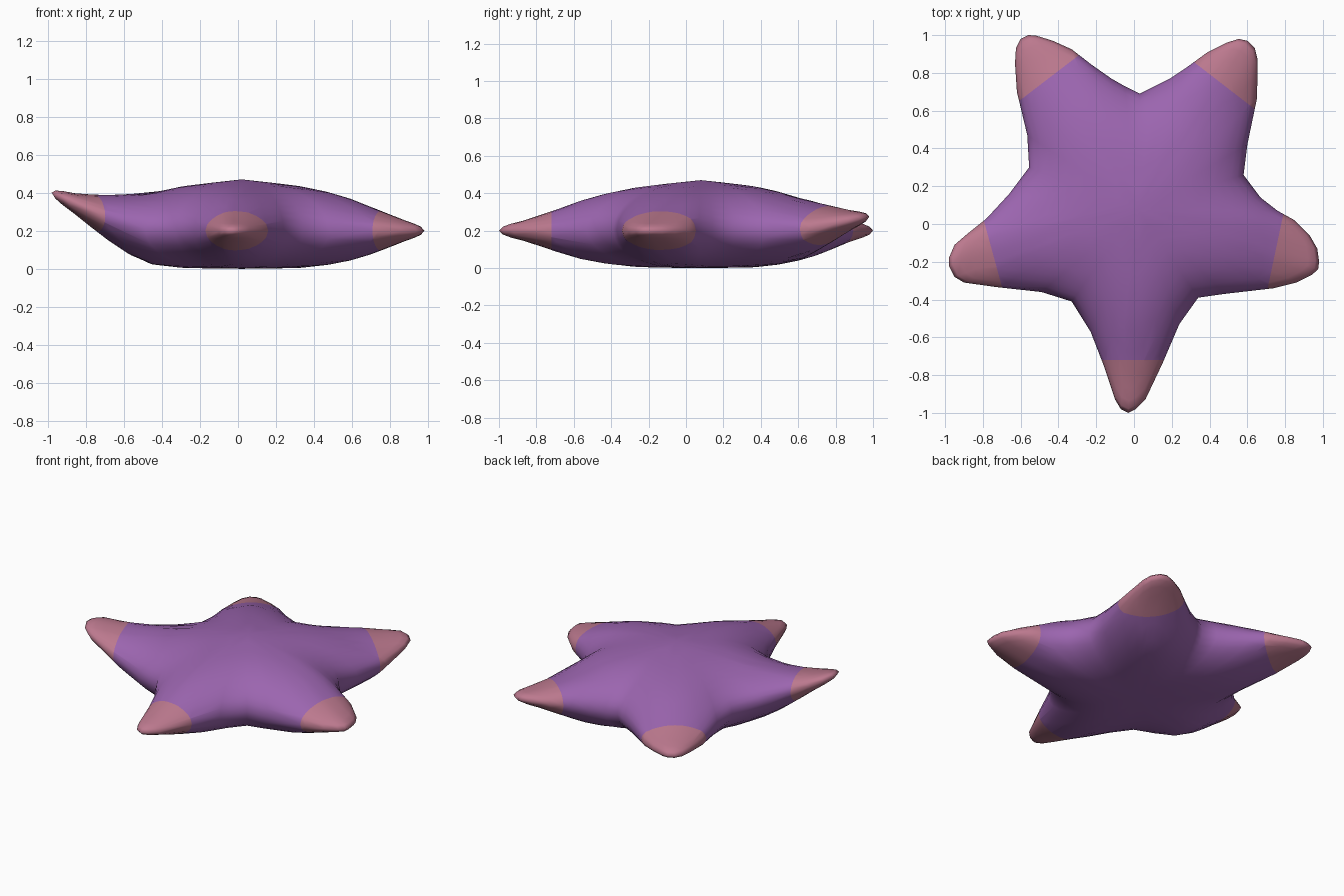
import bpy, bmesh, math
from mathutils import Vector

if "Cube" in bpy.data.objects:
    bpy.data.objects.remove(bpy.data.objects["Cube"])


def material(name, rgb):
    m = bpy.data.materials.new(name)
    m.diffuse_color = (*rgb, 1)
    m.use_nodes = True
    m.node_tree.nodes["Principled BSDF"].inputs["Base Color"].default_value = m.diffuse_color
    return m


# Star outline seen from above, counter-clockwise from the right arm tip
OUTLINE = [
    (.98, -.2), (.97, -.13), (.93, -.06), (.85, .02), (.76, .07), (.67, .14), (.58, .26),
    (.6, .42), (.65, .66), (.655, .8), (.655, .87), (.64, .93), (.6, .97), (.555, .98),
    (.49, .96), (.39, .91), (.28, .83), (.19, .77), (.1, .725), (.03, .69),
    (-.05, .73), (-.12, .77), (-.22, .84), (-.33, .925), (-.43, .97), (-.52, .998),
    (-.56, 1), (-.6, .98), (-.625, .93), (-.63, .85), (-.62, .7), (-.565, .47),
    (-.555, .3), (-.66, .16), (-.78, .03), (-.88, -.05), (-.95, -.11), (-.98, -.18),
    (-.98, -.22), (-.95, -.28), (-.9, -.31), (-.72, -.335), (-.49, -.36), (-.33, -.41),
    (-.23, -.57), (-.16, -.75), (-.1, -.93), (-.07, -.98), (-.03, -1), (.01, -.98),
    (.06, -.93), (.15, -.74), (.24, -.53), (.34, -.39), (.48, -.37), (.74, -.34),
    (.86, -.31), (.94, -.27), (.975, -.24)]
CENTRE = Vector((.02, .08))
RINGS = [.18, .34, .48, .6, .71, .8, .88, .94, .98]

# Half thickness along an arm (distance, half height)
THICKNESS = [(0, .235), (.3, .217), (.45, .198), (.6, .17), (.75, .127), (.9, .085), (1.2, .06)]

# Tip colour boundaries: outward normal and distance from the origin
TIPS = [(0, -1, .72), (.978, -.207, .763), (-.965, -.263, .762),
        (.61, .79, .874), (-.608, .794, .887)]


def half_height(t):
    for (a, ha), (b, hb) in zip(THICKNESS, THICKNESS[1:]):
        if t <= b:
            return ha + (hb - ha) * (t - a) / (b - a)
    return THICKNESS[-1][1]


def clamp(v):
    return max(0, min(1, v))


def surface(p, s, side):
    """Point on the upper (1), lower (-1) or rim (0) surface."""
    q = CENTRE + (Vector(p) - CENTRE) * s
    d = q - CENTRE
    t = d.length / (1 + .05 * abs(d.y) / max(d.length, 1e-6))
    mid = .235 - .035 * clamp(t / .7)
    # raised left arm and slightly raised back right arm
    mid += .2 * clamp((-q.x - .45) / .53) ** 1.3 * clamp((.5 - q.y) / .3)
    if q.x > 0:
        mid += .075 * clamp((q.y - .6) / .38) * clamp(q.x / .3)
    h = half_height(t) * math.sqrt(1 - s ** 4)
    return Vector((q.x, q.y, mid + side * h))


bm = bmesh.new()
n = len(OUTLINE)
rim = [bm.verts.new(surface(p, 1, 0)) for p in OUTLINE]

# Upper and lower skins share the rim
for side in (1, -1):
    pole = bm.verts.new((CENTRE.x, CENTRE.y, .235 + side * .235))
    loops = [[bm.verts.new(surface(p, s, side)) for p in OUTLINE] for s in RINGS] + [rim]
    for i in range(n):
        j = (i + 1) % n
        bm.faces.new((pole, loops[0][i], loops[0][j]))
        for a, b in zip(loops, loops[1:]):
            bm.faces.new((a[i], b[i], b[j], a[j]))
bmesh.ops.recalc_face_normals(bm, faces=bm.faces)

# Cut clean boundaries for the coloured tips
for x, y, dist in TIPS:
    bmesh.ops.bisect_plane(bm, geom=bm.verts[:] + bm.edges[:] + bm.faces[:], dist=1e-5,
                           plane_co=(x * dist, y * dist, 0), plane_no=(x, y, 0))
for f in bm.faces:
    c = f.calc_center_median()
    f.material_index = int(any(c.x * x + c.y * y > dist for x, y, dist in TIPS))
    f.smooth = True

mesh = bpy.data.meshes.new("starfish_body")
bm.to_mesh(mesh)
bm.free()
mesh.materials.append(material("purple skin", (.33, .13, .43)))
mesh.materials.append(material("pink tips", (.50, .19, .27)))
body = bpy.data.objects.new("starfish_body", mesh)
bpy.context.collection.objects.link(body)
